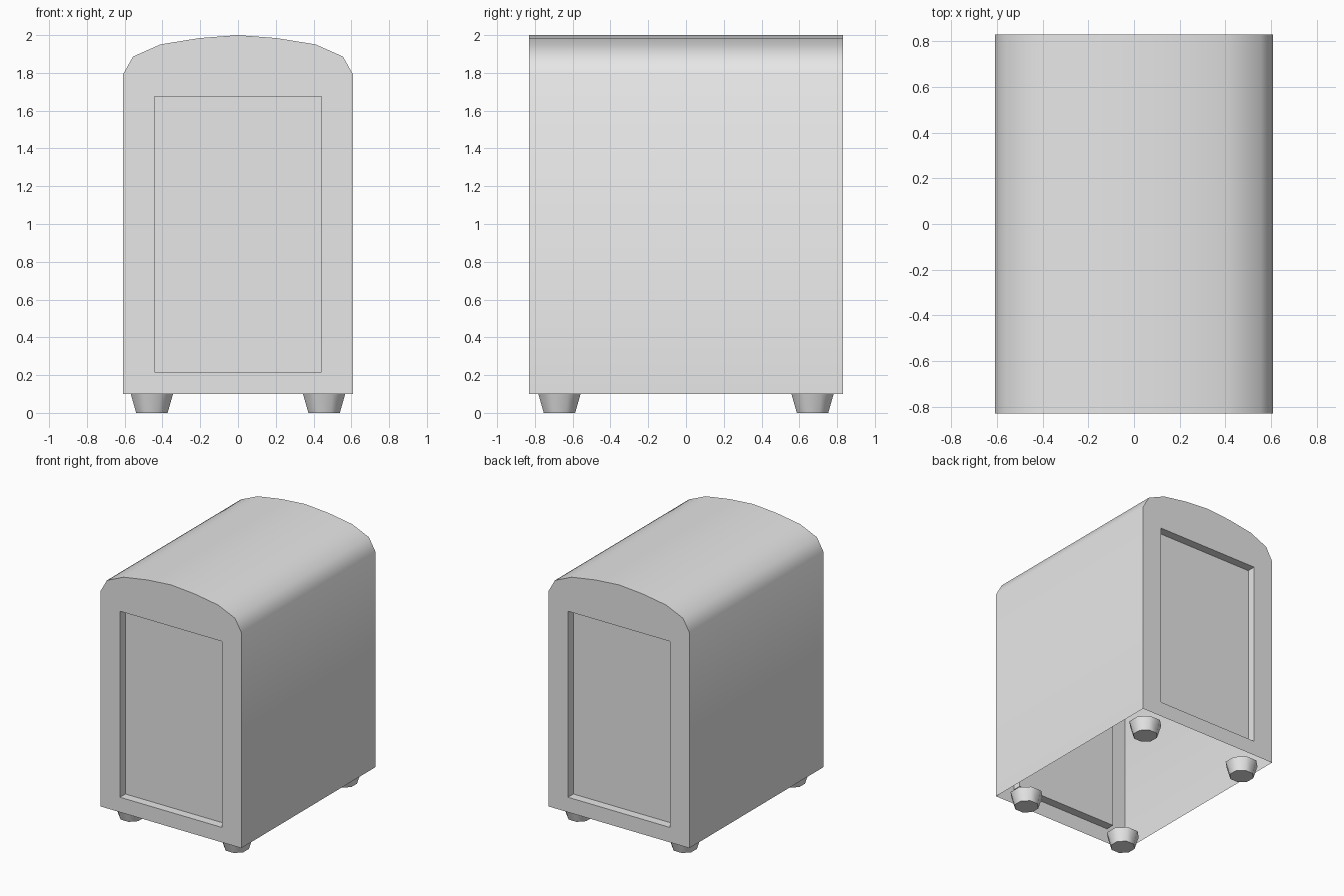
import bpy, bmesh, math
from mathutils import Matrix, Vector

cube = bpy.data.objects.get("Cube")
if cube:
    bpy.data.objects.remove(cube, do_unlink=True)

HALF_DEPTH = 0.83
RECESS = 0.067
FLOOR = 0.10

grey = bpy.data.materials.new("light_grey")
grey.use_nodes = True
grey.diffuse_color = (0.8, 0.8, 0.8, 1)
grey.node_tree.nodes["Principled BSDF"].inputs["Base Color"].default_value = (0.8, 0.8, 0.8, 1)


def finish(bm, name):
    """Turn the bmesh into a smooth object with sharp corners."""
    bmesh.ops.recalc_face_normals(bm, faces=bm.faces)
    mesh = bpy.data.meshes.new(name)
    bm.to_mesh(mesh)
    bm.free()
    mesh.materials.append(grey)
    obj = bpy.data.objects.new(name, mesh)
    bpy.context.collection.objects.link(obj)
    bpy.ops.object.select_all(action='DESELECT')
    obj.select_set(True)
    bpy.context.view_layer.objects.active = obj
    bpy.ops.object.shade_smooth_by_angle(angle=math.radians(50))
    return obj


def loop_edges(bm, verts):
    return [bm.edges.new((a, b)) for a, b in zip(verts, verts[1:] + verts[:1])]


# Arched outline, mirrored across the middle
half = [(0.61, FLOOR), (0.61, 1.79), (0.555, 1.887), (0.41, 1.951), (0.205, 1.984)]
outline = half + [(0, 2.0)] + [(-x, z) for x, z in reversed(half)]
panel = [(-0.442, 0.217), (0.442, 0.217), (0.442, 1.675), (-0.442, 1.675)]

# Thin body shell, open underneath, with a recessed panel at each end
bm = bmesh.new()
rings = []
for side in (-1, 1):
    y = side * HALF_DEPTH
    outer = [bm.verts.new((x, y, z)) for x, z in outline]
    rim = [bm.verts.new((x, y, z)) for x, z in panel]
    inner = [bm.verts.new((x, y - side * RECESS, z)) for x, z in panel]
    border = loop_edges(bm, outer) + loop_edges(bm, rim)
    bmesh.ops.triangle_fill(bm, edges=border, use_beauty=True, normal=Vector((0, side, 0)))
    for i in range(4):
        j = (i + 1) % 4
        bm.faces.new((rim[i], rim[j], inner[j], inner[i]))
    bm.faces.new(inner)
    rings.append(outer)
front, back = rings
for i in range(len(outline) - 1):
    bm.faces.new((front[i], front[i + 1], back[i + 1], back[i]))
finish(bm, "body_shell")

# Four tapered feet
for fb, y in (("front", -0.67), ("back", 0.67)):
    for lr, x in (("right", -0.456), ("left", 0.456)):
        bm = bmesh.new()
        place = Matrix.Translation((x, y, FLOOR / 2)) @ Matrix.Rotation(math.pi / 8, 4, 'Z')
        bmesh.ops.create_cone(bm, cap_ends=True, segments=8, radius1=0.09,
                              radius2=0.121, depth=FLOOR, matrix=place)
        finish(bm, f"{fb}_{lr}_foot")
